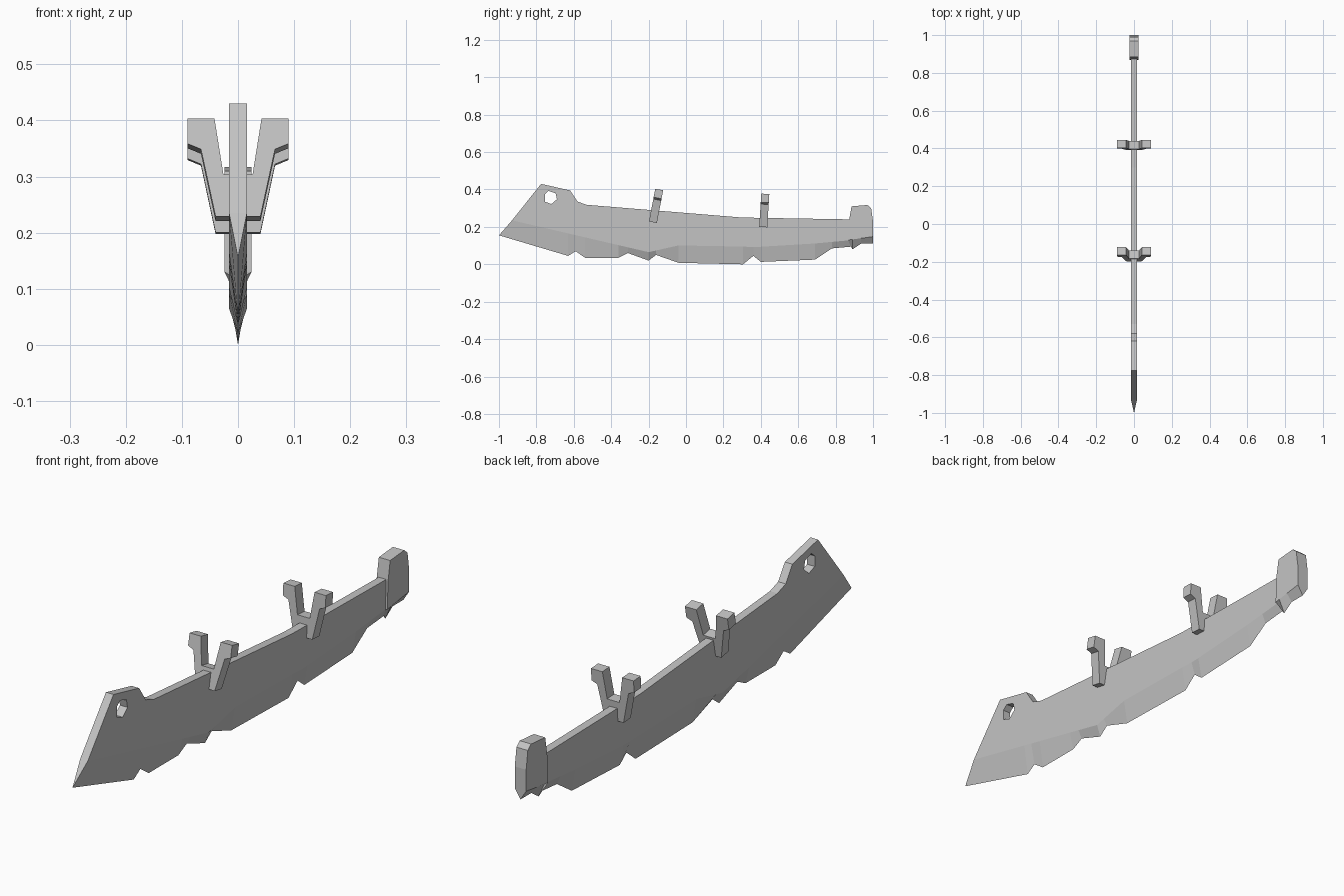
import bpy
import bmesh
from math import radians
from mathutils import Matrix

cube = bpy.data.objects.get("Cube")
if cube:
    bpy.data.objects.remove(cube, do_unlink=True)

steel = bpy.data.materials.new("grey_steel")
steel.use_nodes = True
GREY = (0.55, 0.55, 0.55, 1)
steel.diffuse_color = GREY
steel.node_tree.nodes["Principled BSDF"].inputs["Base Color"].default_value = GREY


def finish(name, bm):
    bmesh.ops.recalc_face_normals(bm, faces=bm.faces)
    mesh = bpy.data.meshes.new(name)
    bm.to_mesh(mesh)
    bm.free()
    mesh.materials.append(steel)
    obj = bpy.data.objects.new(name, mesh)
    bpy.context.collection.objects.link(obj)
    return obj


def height_at(line, y):
    """Interpolate the height of a (y, z) line."""
    for (y0, z0), (y1, z1) in zip(line, line[1:]):
        if y <= y1:
            return z0 + (z1 - z0) * max(0, (y - y0) / (y1 - y0))
    return line[-1][1]


def sharpened_bar(name, top, ridge, edge, half):
    """Flat-sided bar whose lower part tapers from a ridge to a sharp edge."""
    bm = bmesh.new()
    ridge = [ridge[0]] + [(y, height_at(ridge, y)) for y, z in edge[1:]]
    keen = [bm.verts.new((0, y, z)) for y, z in edge]
    sides = []
    for x in (-half, half):
        t = [bm.verts.new((x, y, z)) for y, z in top]
        r = [bm.verts.new((x, y, z)) for y, z in ridge]
        bm.faces.new(t + r[::-1])
        for i in range(len(r) - 1):
            bm.faces.new((r[i], r[i + 1], keen[i + 1], keen[i]))
        sides.append((t, r))
    (ta, ra), (tb, rb) = sides
    for i in range(len(ta) - 1):
        bm.faces.new((ta[i], ta[i + 1], tb[i + 1], tb[i]))
    for end in (0, -1):
        bm.faces.new((ta[end], tb[end], rb[end], ra[end]))
        bm.faces.new((ra[end], rb[end], keen[end]))
    return finish(name, bm)


def extrude_profile(name, points, depth):
    """Extrude an (a, b) outline laid in the x-z plane along y."""
    bm = bmesh.new()
    face = bm.faces.new([bm.verts.new((a, -depth / 2, b)) for a, b in points])
    new = bmesh.ops.extrude_face_region(bm, geom=[face])["geom"]
    verts = [v for v in new if isinstance(v, bmesh.types.BMVert)]
    bmesh.ops.translate(bm, verts=verts, vec=(0, depth, 0))
    return finish(name, bm)


# Blade with a notched cutting edge
blade = sharpened_bar(
    "blade",
    top=[(-.775, .43), (-.62, .395), (-.58, .335), (-.53, .318), (.3, .25), (.89, .24)],
    ridge=[(-.93, .235), (-.2, .065), (0, .11), (.36, .092), (.6, .103), (.89, .13)],
    edge=[(-1, .155), (-.63, .045), (-.59, .07), (-.54, .035), (-.36, .035),
          (-.31, .06), (-.2, .02), (-.16, .05), (-.04, .008), (.305, 0),
          (.36, .045), (.4, .013), (.69, .025), (.78, .085), (.89, .095)],
    half=.016)

# Hole near the tip
cutter = extrude_profile("hole_cutter", [(-.755, .375), (-.735, .392), (-.697, .38),
                                         (-.69, .348), (-.72, .322), (-.755, .335)], .2)
cutter.data.transform(Matrix.Rotation(radians(90), 4, "Z"))
cutter.hide_render = True
cut = blade.modifiers.new("hole", "BOOLEAN")
cut.operation = "DIFFERENCE"
cut.solver = "EXACT"
cut.object = cutter
bpy.context.view_layer.objects.active = blade
bpy.ops.object.modifier_apply(modifier=cut.name)
bpy.data.objects.remove(cutter, do_unlink=True)

# Thick butt at the rear end
sharpened_bar(
    "butt",
    top=[(.872, .235), (.885, .31), (.97, .317), (.99, .3), (1, .23)],
    ridge=[(.868, .13), (1, .148)],
    edge=[(.87, .115), (.89, .08), (.935, .11), (1, .11)],
    half=.024)

# Two forked clips straddling the spine
half_fork = [(.04, 0), (.066, .122), (.09, .132), (.09, .178), (.042, .178), (.026, .076)]
fork = half_fork + [(-x, z) for x, z in reversed(half_fork)]
for name, y, z, lean in (("front_clip", -.177, .225, 11), ("rear_clip", .413, .199, 3.5)):
    clip = extrude_profile(name, fork, .043)
    clip.data.transform(Matrix.Translation((0, y, z)) @ Matrix.Rotation(radians(-lean), 4, "X"))
